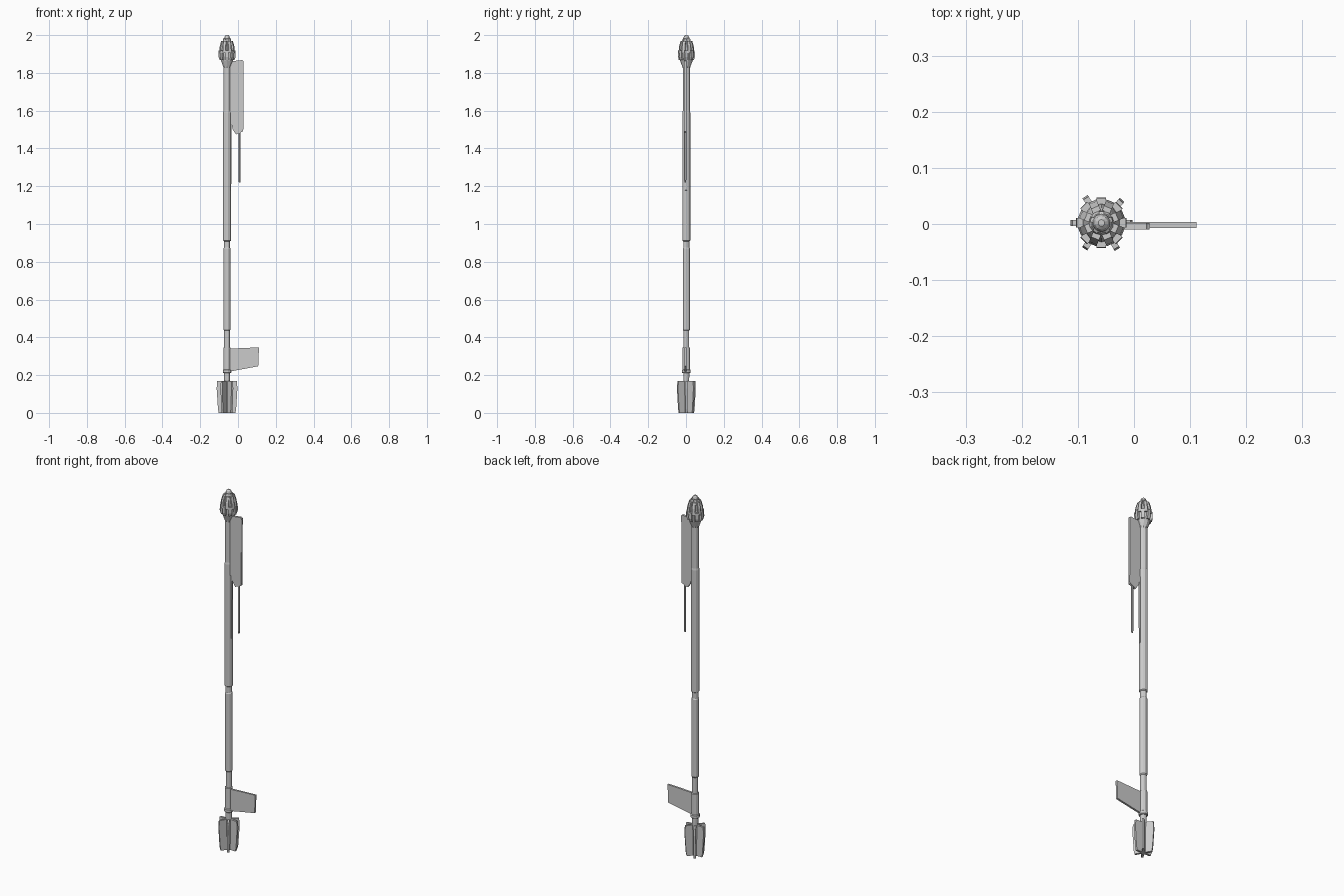
import bpy, bmesh
from math import sin, cos, pi, radians
from mathutils import Matrix, Vector

if "Cube" in bpy.data.objects:
    bpy.data.objects.remove(bpy.data.objects["Cube"])

CX, CY = -0.058, 0.002   # shaft axis


def finish(name, bm):
    bmesh.ops.recalc_face_normals(bm, faces=bm.faces[:])
    me = bpy.data.meshes.new(name)
    bm.to_mesh(me)
    bm.free()
    ob = bpy.data.objects.new(name, me)
    bpy.context.collection.objects.link(ob)
    return ob


def lathe(name, profile, sides, x=CX, y=CY):
    """Closed turned solid from (radius, z) points."""
    bm = bmesh.new()
    rings = [[bm.verts.new((x + r * cos(2 * pi * (i + .5) / sides),
                            y + r * sin(2 * pi * (i + .5) / sides), z))
              for i in range(sides)] for r, z in profile]
    for a, b in zip(rings, rings[1:]):
        for i in range(sides):
            j = (i + 1) % sides
            bm.faces.new((a[i], a[j], b[j], b[i]))
    bm.faces.new(rings[0])
    bm.faces.new(rings[-1])
    return finish(name, bm)


def slab(bm, outline, thick, matrix):
    """Extrude an XZ outline symmetrically along Y, then place it."""
    f = [bm.verts.new(matrix @ Vector((x, -thick / 2, z))) for x, z in outline]
    b = [bm.verts.new(matrix @ Vector((x, thick / 2, z))) for x, z in outline]
    bm.faces.new(f)
    bm.faces.new(b[::-1])
    n = len(f)
    for i in range(n):
        j = (i + 1) % n
        bm.faces.new((f[i], b[i], b[j], f[j]))


def radial(name, angles, outline, thick):
    """Repeat a slab around the shaft axis."""
    bm = bmesh.new()
    for a in angles:
        slab(bm, outline, thick,
             Matrix.Translation((CX, CY, 0)) @ Matrix.Rotation(radians(a), 4, 'Z'))
    return finish(name, bm)


def plate(name, outline, thick, y):
    bm = bmesh.new()
    slab(bm, outline, thick, Matrix.Translation((0, y, 0)))
    return finish(name, bm)


# stepped pole
lathe("pole", [(.014, .0), (.016, .215), (.020, .22), (.020, .345), (.0155, .347),
               (.0155, .435), (.0195, .44), (.0195, .87), (.0165, .875),
               (.0165, .908), (.0215, .912), (.0215, 1.59), (.0195, 1.6),
               (.0195, 1.84)], 12)
lathe("pole_collar", [(.020, .21), (.0235, .213), (.0235, .227), (.020, .23)], 12)

# fins around the foot
radial("foot_fins", [0, 48, 122, 180, 237, 301],
       [(.010, 0), (.044, 0), (.048, .02), (.055, .13), (.052, .168), (.010, .17)], .011)

# head: flared socket, core and tip
lathe("head_socket", [(.020, 1.825), (.022, 1.835), (.034, 1.866), (.034, 1.875)], 10)
lathe("head_core", [(.034, 1.87), (.036, 1.90), (.033, 1.93), (.027, 1.96),
                    (.018, 1.978)], 10)
lathe("head_tip", [(.017, 1.965), (.016, 1.984), (.012, 1.995), (.006, 2.0)], 10)

# staggered rows of studs on the head
radial("head_studs_lower", [i * 45 for i in range(8)],
       [(.028, 1.868), (.040, 1.868), (.045, 1.885), (.044, 1.918), (.028, 1.918)], .017)
radial("head_studs_upper", [i * 45 + 22.5 for i in range(8)],
       [(.025, 1.905), (.042, 1.905), (.039, 1.94), (.030, 1.970), (.020, 1.970)], .015)
radial("tip_ribs", [i * 72 + 18 for i in range(5)],
       [(.010, 1.96), (.023, 1.96), (.020, 1.982), (.010, 1.988)], .009)

# upper blade with its hanging rod and the strip along the pole
plate("upper_blade", [(-.045, 1.86), (.022, 1.868), (.028, 1.862), (.026, 1.49),
                      (-.010, 1.474), (-.028, 1.50), (-.034, 1.53), (-.045, 1.53)],
      .012, -.004)
plate("blade_edge", [(.018, 1.866), (.0285, 1.864), (.028, 1.50), (.018, 1.495)], .006, -.004)
lathe("hanging_rod", [(.0045, 1.22), (.0055, 1.235), (.0055, 1.49)], 6, .008, -.004)
plate("pole_strip", [(-.045, 1.17), (-.036, 1.18), (-.033, 1.55), (-.045, 1.55)], .010, -.001)

# lower flag-shaped plate, twisted slightly off the x axis
flag = plate("lower_plate", [(-.048, .34), (.111, .347), (.107, .247), (-.048, .218)],
             .011, -.002)
